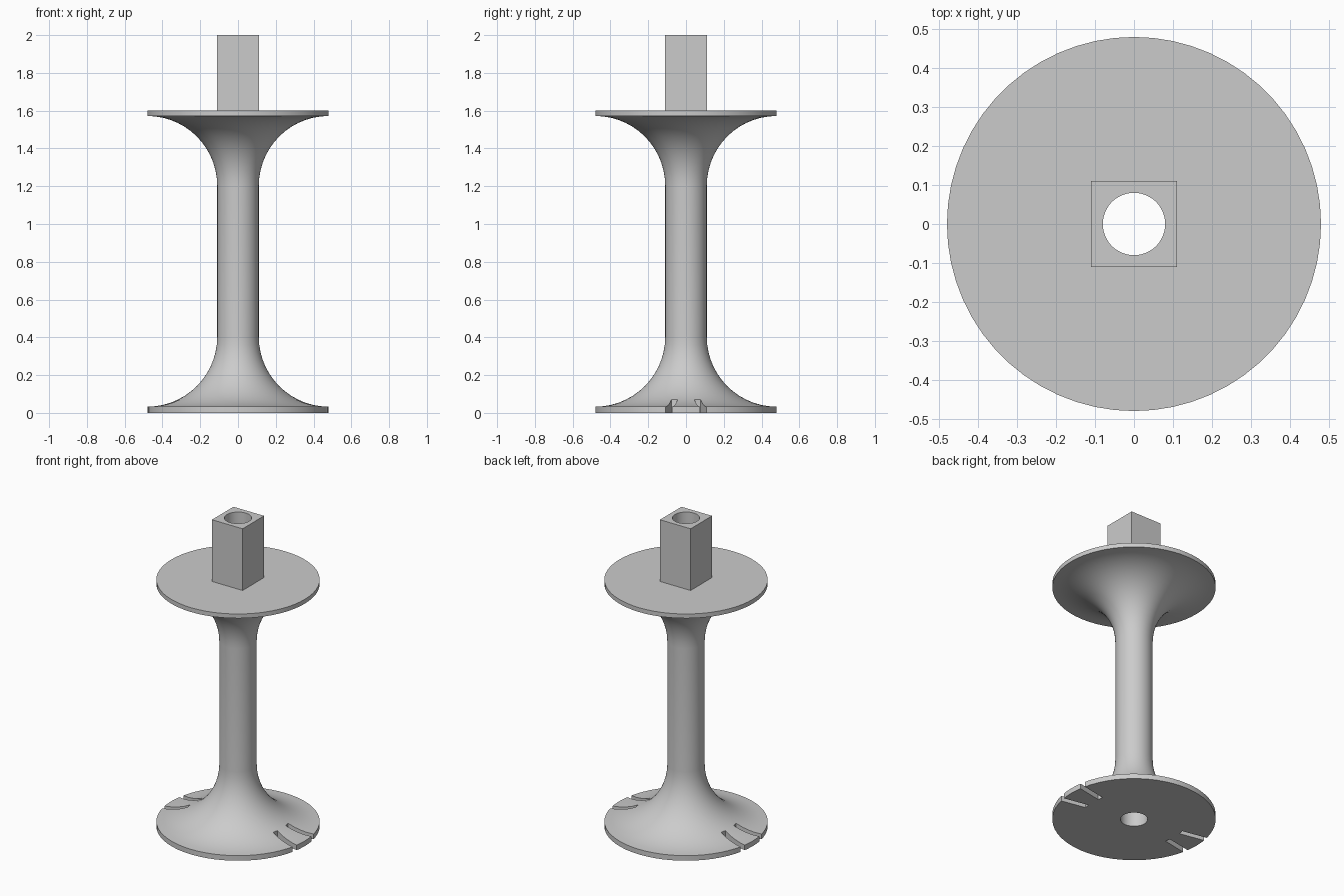
import bpy, bmesh
from math import sin, cos, pi, radians
from mathutils import Matrix, Vector

cube = bpy.data.objects.get("Cube")
if cube:
    bpy.data.objects.remove(cube, do_unlink=True)

SEGMENTS = 60
RIM, SHAFT, BORE = 0.48, 0.11, 0.08
BOTTOM_LIP, TOP_LIP, DECK, TOP = 0.033, 1.572, 1.6, 2.0
FILLET = RIM - SHAFT

grey = bpy.data.materials.new("plain grey")
grey.use_nodes = True
grey.diffuse_color = (0.6, 0.6, 0.6, 1)
grey.node_tree.nodes["Principled BSDF"].inputs["Base Color"].default_value = (0.6, 0.6, 0.6, 1)


def finish(bm, name):
    """Turn a bmesh into a linked object with clean normals."""
    bmesh.ops.recalc_face_normals(bm, faces=bm.faces)
    mesh = bpy.data.meshes.new(name)
    bm.to_mesh(mesh)
    bm.free()
    mesh.materials.append(grey)
    obj = bpy.data.objects.new(name, mesh)
    bpy.context.collection.objects.link(obj)
    return obj


def activate(obj):
    bpy.ops.object.select_all(action='DESELECT')
    obj.select_set(True)
    bpy.context.view_layer.objects.active = obj


def cut(obj, cutter):
    """Subtract the cutter and discard it."""
    cutter.hide_render = True
    mod = obj.modifiers.new("cut", 'BOOLEAN')
    mod.operation = 'DIFFERENCE'
    mod.solver = 'EXACT'
    mod.object = cutter
    activate(obj)
    bpy.ops.object.modifier_apply(modifier=mod.name)
    bpy.data.objects.remove(cutter, do_unlink=True)


def smooth(obj):
    activate(obj)
    bpy.ops.object.shade_smooth_by_angle(angle=radians(30))


# Spool body: closed profile with two quarter-round flares, turned about z
steps = 14
arc = [(RIM - FILLET * sin(a), FILLET * (1 - cos(a)))
       for a in (i * pi / 2 / steps for i in range(steps + 1))]
profile = [(BORE, 0), (RIM, 0)]
profile += [(r, BOTTOM_LIP + h) for r, h in arc]
profile += [(r, TOP_LIP - h) for r, h in reversed(arc)]
profile += [(RIM, DECK), (BORE, DECK)]

bm = bmesh.new()
rings = [[bm.verts.new((r * cos(t), r * sin(t), z)) for r, z in profile]
         for t in (2 * pi * k / SEGMENTS for k in range(SEGMENTS))]
n = len(profile)
for k in range(SEGMENTS):
    a, b = rings[k], rings[(k + 1) % SEGMENTS]
    for i in range(n):
        j = (i + 1) % n
        bm.faces.new((a[i], b[i], b[j], a[j]))
body = finish(bm, "spool_body")

# Radial thread slots: a pair on each side of the bottom flange
bm = bmesh.new()
inner, outer, width, height = 0.315, 0.6, 0.034, 0.4
for side in (0, 180):
    for offset in (-11, 11):
        place = (Matrix.Rotation(radians(side + offset), 4, 'Z')
                 @ Matrix.Translation(((inner + outer) / 2, 0, 0))
                 @ Matrix.Diagonal(Vector((outer - inner, width, height, 1))))
        bmesh.ops.create_cube(bm, size=1, matrix=place)
cut(body, finish(bm, "slot_cutter"))
smooth(body)

# Square post on the top flange, bored through
bm = bmesh.new()
bmesh.ops.create_cube(bm, size=1, matrix=Matrix.Translation((0, 0, (DECK + TOP) / 2))
                      @ Matrix.Diagonal(Vector((2 * SHAFT, 2 * SHAFT, TOP - DECK, 1))))
post = finish(bm, "square_post")
bm = bmesh.new()
bmesh.ops.create_cone(bm, cap_ends=True, segments=SEGMENTS, radius1=BORE, radius2=BORE,
                      depth=1, matrix=Matrix.Translation((0, 0, (DECK + TOP) / 2)))
cut(post, finish(bm, "bore_cutter"))
smooth(post)
